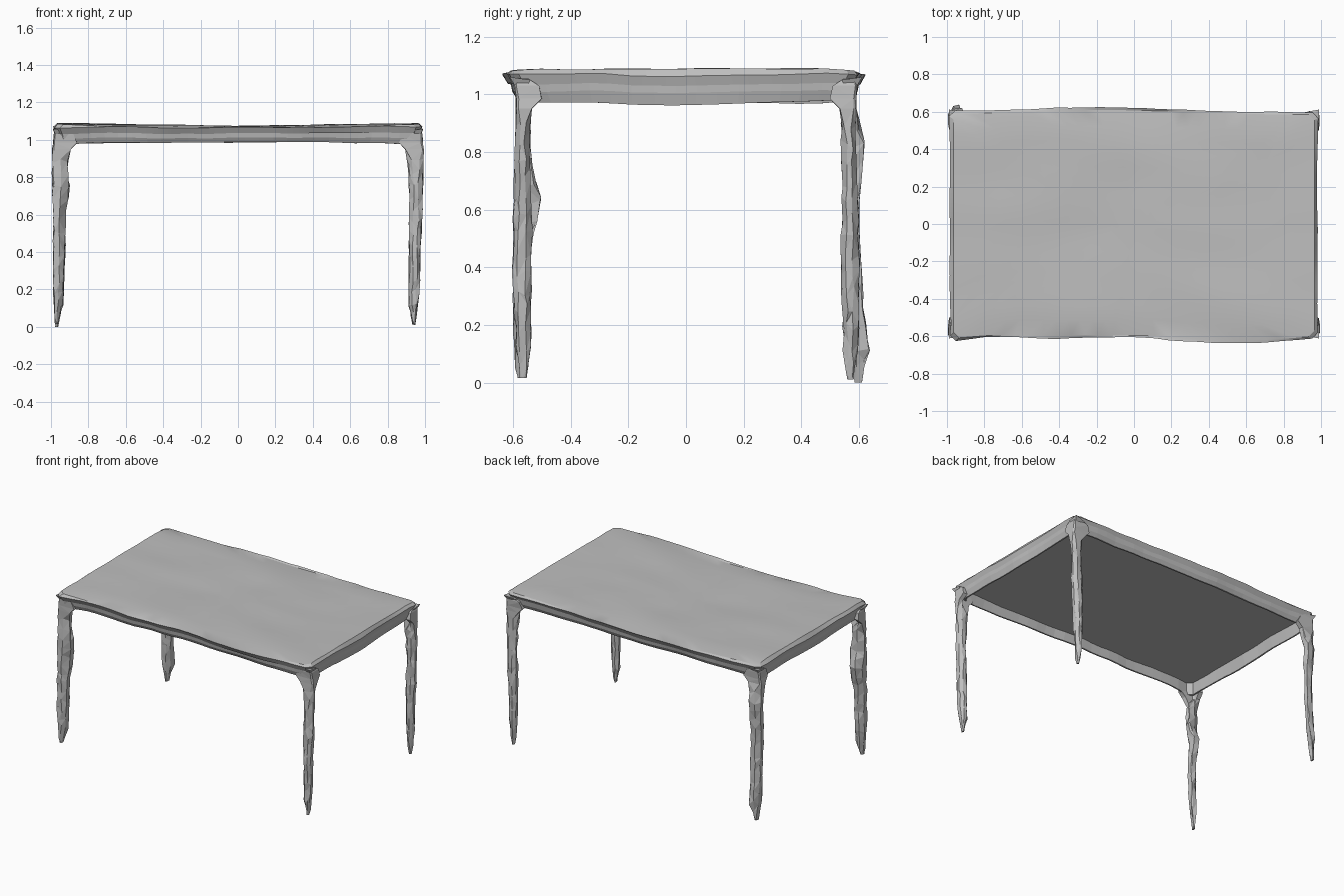
import bpy, bmesh, math, random
from mathutils import Vector, noise

random.seed(7)
cube = bpy.data.objects.get("Cube")
if cube:
    bpy.data.objects.remove(cube)

grey = bpy.data.materials.new("plain_grey")
grey.use_nodes = True
colour = (0.52, 0.52, 0.52, 1)
grey.diffuse_color = colour
grey.node_tree.nodes["Principled BSDF"].inputs["Base Color"].default_value = colour


def finish(name, bm):
    """Turn a bmesh into a named grey object."""
    bmesh.ops.recalc_face_normals(bm, faces=bm.faces[:])
    mesh = bpy.data.meshes.new(name)
    bm.to_mesh(mesh)
    bm.free()
    mesh.materials.append(grey)
    obj = bpy.data.objects.new(name, mesh)
    bpy.context.collection.objects.link(obj)
    return obj


def bridge(bm, a, b):
    n = len(a)
    for i in range(n):
        bm.faces.new((a[i], a[(i + 1) % n], b[(i + 1) % n], b[i]))


def outline(half_x, half_y, nx=26, ny=16, corner=0.03):
    """Points round a rectangle with clipped corners."""
    pts = []
    for i in range(nx):
        pts.append((-half_x + corner + 2 * (half_x - corner) * i / (nx - 1), -half_y))
    for i in range(ny):
        pts.append((half_x, -half_y + corner + 2 * (half_y - corner) * i / (ny - 1)))
    return pts + [(-x, -y) for x, y in pts]


def bulge(x, y):
    """Waviness of the long edges, different at front and back."""
    if y > 0:
        return 0.012 * math.cos(3 * x + 0.5)
    return -0.025 * max(0, math.cos(3.5 * (x - 0.55)))


def surface_z(x, y):
    """Gently uneven height of the table surface."""
    sag = 0.02 * (abs(x) - 0.5)
    edge = max(0, abs(y) - 0.5) * 0.1
    return 1.08 + sag - edge + 0.008 * noise.noise(Vector((x * 2, y * 4, 0)))


def loft(bm, sections, wave_size):
    """Stack wavy rectangular rings given as half_x, half_y, height."""
    rings = []
    for hx, hy, z in sections:
        ring = []
        for x, y in outline(hx, hy):
            wave = y + wave_size * bulge(x, y) * abs(y / hy)
            if z == "top":
                p = Vector((x, wave, surface_z(x, y)))
            else:
                dip = 0.02 * (abs(x) / hx) ** 8 * math.cos(2 * y) if z < 1 else 0
                p = Vector((x, wave, z - dip))
                p += noise.noise_vector(p * 5) * 0.01
            ring.append(bm.verts.new(p))
        if rings:
            bridge(bm, rings[-1], ring)
        rings.append(ring)
    return rings


# Tabletop: uneven surface with an overhanging lip
bm = bmesh.new()
steps = [k / 8 for k in range(1, 8)]
rings = loft(bm, [(0.955 * s, 0.585 * s, "top") for s in steps] +
             [(0.965, 0.597, "top"), (0.983, 0.61, 1.068), (0.972, 0.59, 1.035)], 1)
bm.faces.new(rings[0])
top = finish("tabletop", bm)

# Apron: thin sloping rails round an open recess, with the underside panel
bm = bmesh.new()
rings = loft(bm, [(0.972, 0.592, 1.045), (0.968, 0.585, 1.01), (0.955, 0.57, 0.985),
                  (0.945, 0.56, 0.985), (0.93, 0.548, 1.046)], 0.6)
bm.faces.new(rings[-1])
finish("apron_and_underside", bm)

# Leg profile: height, inner x, outer x, inner y, outer y
PROFILE = [
    (1.055, 0.93, 0.978, 0.55, 0.592),
    (1.03, 0.88, 0.985, 0.51, 0.595),
    (0.985, 0.86, 0.988, 0.5, 0.59),
    (0.95, 0.895, 0.993, 0.535, 0.59),
    (0.85, 0.915, 0.992, 0.545, 0.59),
    (0.7, 0.92, 0.988, 0.545, 0.595),
    (0.5, 0.922, 0.985, 0.54, 0.6),
    (0.3, 0.925, 0.983, 0.545, 0.603),
    (0.12, 0.932, 0.978, 0.55, 0.598),
    (0.0, 0.955, 0.968, 0.565, 0.588),
]


def profile_at(z):
    for a, b in zip(PROFILE, PROFILE[1:]):
        if b[0] <= z <= a[0]:
            t = (a[0] - z) / (a[0] - b[0])
            return [u + (v - u) * t for u, v in zip(a, b)][1:]


def cross_section(z, xi, xo, yi, yo, trim):
    """Angle bracket in the corner, then a bar with trimmed corners."""
    if z > 0.9:
        t, e = 0.03, 0.008
        return [(xo, yo - e), (xo - e, yo), (xi, yo), (xi, yo - t),
                (xo - t - e, yo - t), (xo - t, yo - t - e), (xo - t, yi), (xo, yi)]
    ax, bx = [(xo - xi) * k for k in trim]
    ay, by = [(yo - yi) * k for k in trim]
    return [(xo, yo - ay), (xo - ax, yo), (xi + bx, yo), (xi, yo - by),
            (xi, yi + ay), (xi + ax, yi), (xo - bx, yi), (xo, yi + by)]


def make_leg(name, sx, sy, lean, foot_z, trim, spurs):
    """Roughly hewn leg; trim is for the corners on and off the table diagonal."""
    bm = bmesh.new()
    heights = [p[0] for p in PROFILE[:4]]
    heights += [0.95 * (1 - k / 15) for k in range(1, 16)]
    rings = []
    for z in heights:
        xi, xo, yi, yo = profile_at(z)
        for height, reach_x, reach_y, reach_out in spurs:
            near = max(0, 1 - abs(z - height) / 0.13)
            xi -= reach_x * near
            yi -= reach_y * near
            yo += reach_out * near
        drop = (1 - z / 1.055) ** 2
        rough = 0.005 if 0.02 < z < 0.95 else 0.002
        ring = []
        for x, y in cross_section(z, xi, xo, yi, yo, trim):
            x += lean[0] * drop + random.uniform(-rough, rough)
            y += lean[1] * drop + random.uniform(-rough, rough)
            high = max(z, foot_z) + (random.uniform(-0.02, 0.02) if 0.05 < z < 0.9 else 0)
            ring.append(bm.verts.new((x * sx, y * sy, high)))
        if rings:
            bridge(bm, rings[-1], ring)
        rings.append(ring)
    bm.faces.new(rings[0])
    bm.faces.new(rings[-1])
    bmesh.ops.triangulate(bm, faces=bm.faces[:])
    finish(name, bm)


# Four legs, each with its own lean, cross-section and splinters
BLADE, BAR, CROSS_BLADE = (0.05, 0.45), (0.3, 0.3), (0.43, 0.05)
make_leg("front_left_leg", 1, -1, (-0.02, -0.012), 0.015, BAR, [(0.4, 0, 0, 0.006)])
make_leg("front_right_leg", -1, -1, (0.01, -0.005), 0.015, BLADE,
         [(0.74, 0.018, 0.01, 0), (0.62, 0, 0.04, 0)])
make_leg("back_left_leg", 1, 1, (-0.02, -0.005), 0.01, BAR, [(0.85, 0, 0.005, 0)])
make_leg("back_right_leg", -1, 1, (0.008, 0.02), 0, CROSS_BLADE,
         [(0.8, 0, -0.01, 0.03), (0.12, 0, 0, 0.022)])

# Small ragged tips where the leg posts poke past the corners
for label, sx, sy in (("front_left", 1, -1), ("front_right", -1, -1),
                      ("back_left", 1, 1), ("back_right", -1, 1)):
    bm = bmesh.new()
    points = [(0.93, 0.56, 1.05), (0.988, 0.54, 1.05), (0.9, 0.595, 1.045),
              (0.96, 0.57, 0.99), (0.99, 0.612, 1.06)]
    verts = [bm.verts.new((x * sx, y * sy, z)) for x, y, z in points]
    bmesh.ops.convex_hull(bm, input=verts)
    finish(label + "_corner_tip", bm)

# Soft shading on the tabletop only, keeping its rim crisp
for obj in bpy.context.selected_objects:
    obj.select_set(False)
top.select_set(True)
bpy.context.view_layer.objects.active = top
bpy.ops.object.shade_smooth_by_angle(angle=math.radians(20))
